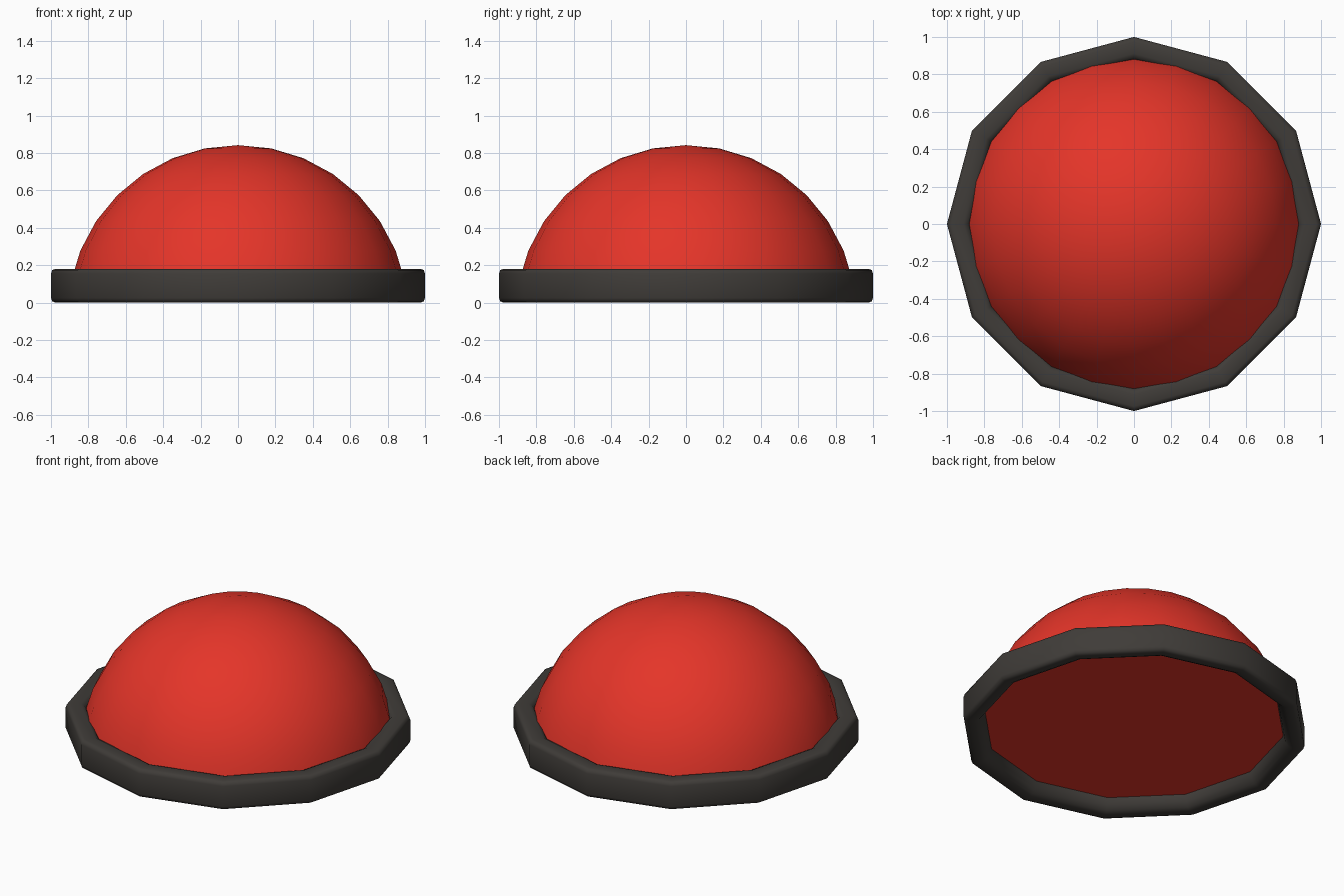
import bpy, bmesh
from math import sin, cos, pi, radians

if "Cube" in bpy.data.objects:
    bpy.data.objects.remove(bpy.data.objects["Cube"])


def lathe(name, profile, sides, color, closed, angle):
    """Revolve (radius, z) points around z; cap open ends."""
    bm = bmesh.new()
    loops = []
    for r, z in profile:
        n = sides if r > 1e-5 else 1
        loops.append([bm.verts.new((r * cos(2 * pi * i / sides), r * sin(2 * pi * i / sides), z))
                      for i in range(n)])
    pairs = list(zip(loops, loops[1:]))
    if closed:
        pairs.append((loops[-1], loops[0]))
    else:
        bm.faces.new(loops[0])
    for a, b in pairs:
        for i in range(sides):
            j = (i + 1) % sides
            if len(b) == 1:
                bm.faces.new((a[i], a[j], b[0]))
            else:
                bm.faces.new((a[i], a[j], b[j], b[i]))
    bmesh.ops.recalc_face_normals(bm, faces=bm.faces)
    me = bpy.data.meshes.new(name)
    bm.to_mesh(me)
    bm.free()
    ob = bpy.data.objects.new(name, me)
    bpy.context.collection.objects.link(ob)
    mat = bpy.data.materials.new(name + "_color")
    mat.diffuse_color = color
    mat.use_nodes = True
    mat.node_tree.nodes["Principled BSDF"].inputs["Base Color"].default_value = mat.diffuse_color
    me.materials.append(mat)
    bpy.ops.object.select_all(action='DESELECT')
    ob.select_set(True)
    bpy.context.view_layer.objects.active = ob
    bpy.ops.object.shade_smooth_by_angle(angle=radians(angle))
    return ob


# Twelve-sided base ring with softened edges and a sloped inner underside
ring = [(0.975, 0.0), (0.993, 0.007), (1.0, 0.025), (1.0, 0.155), (0.993, 0.174), (0.975, 0.181),
        (0.912, 0.181), (0.892, 0.172), (0.878, 0.15), (0.876, 0.08), (0.888, 0.04),
        (0.91, 0.012), (0.935, 0.0)]
lathe("base_ring", ring, 12, (0.05, 0.045, 0.04, 1), True, 50)

# Dome: upper part of a sphere, flat underneath
R, C = 0.912, -0.07
dome = [(0.899, 0.08)]
dome += [(R * sin(k * pi / 16), C + R * cos(k * pi / 16)) for k in range(7, 0, -1)]
dome.append((0.0, C + R))
lathe("dome", dome, 24, (0.78, 0.035, 0.022, 1), False, 40)
